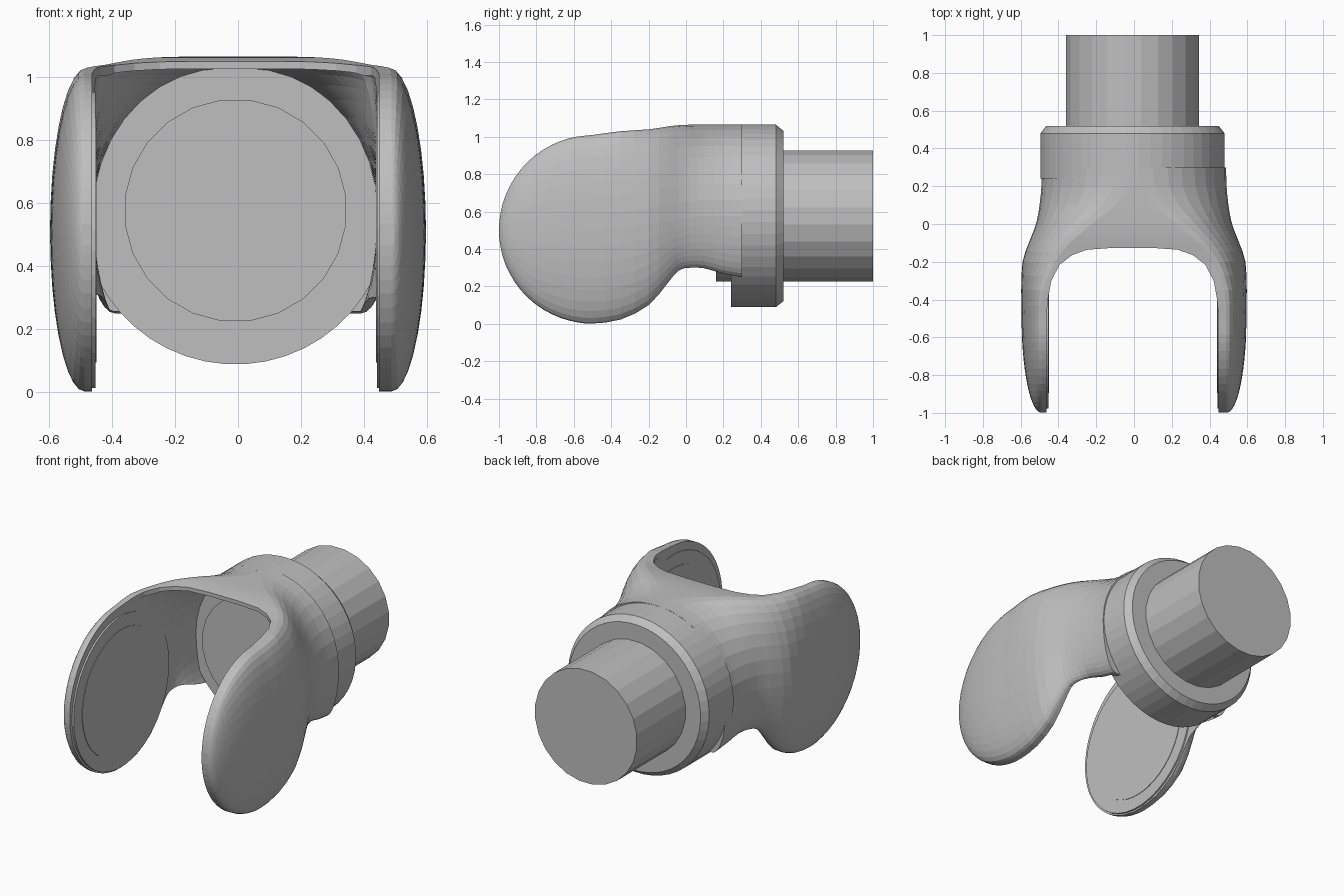
import bpy, bmesh, math

if "Cube" in bpy.data.objects:
    bpy.data.objects.remove(bpy.data.objects["Cube"])

grey = bpy.data.materials.new("light_grey")
grey.diffuse_color = (0.52, 0.52, 0.52, 1)
grey.use_nodes = True
grey.node_tree.nodes["Principled BSDF"].inputs["Base Color"].default_value = grey.diffuse_color
CX = -0.008          # small sideways offset of the round parts
AXIS_Z = 0.577       # height of the shaft axis


def finish(name, bm, loc=(0, 0, 0)):
    bmesh.ops.recalc_face_normals(bm, faces=bm.faces)
    me = bpy.data.meshes.new(name)
    bm.to_mesh(me)
    bm.free()
    me.materials.append(grey)
    ob = bpy.data.objects.new(name, me)
    ob.location = loc
    bpy.context.collection.objects.link(ob)
    return ob


def skin(name, rings, loc=(0, 0, 0)):
    """Closed solid bridged through a list of equal rings of points."""
    bm = bmesh.new()
    loops = [[bm.verts.new(p) for p in ring] for ring in rings]
    n = len(loops[0])
    for a, b in zip(loops, loops[1:]):
        for i in range(n):
            j = (i + 1) % n
            bm.faces.new((a[i], a[j], b[j], b[i]))
    bm.faces.new(loops[0])
    bm.faces.new(loops[-1])
    return finish(name, bm, loc)


def turned(name, profile, axis, loc, sides):
    """Solid of revolution from (position, radius) pairs along x or y."""
    rings = []
    for p, r in profile:
        ring = []
        for i in range(sides):
            a = 2 * math.pi * (i + 0.5) / sides
            u, v = r * math.cos(a), r * math.sin(a)
            ring.append((u, p, v) if axis == "y" else (p, u, v))
        rings.append(ring)
    return skin(name, rings, loc)


def smooth_rows(rows, steps):
    """Catmull-Rom subdivision of the section table."""
    out = []
    for i in range(len(rows) - 1):
        p = [rows[max(0, min(len(rows) - 1, i + k))] for k in (-1, 0, 1, 2)]
        for s in range(steps):
            t = s / steps
            out.append([0.5 * (2 * b + (c - a) * t + (2 * a - 5 * b + 4 * c - d) * t * t
                               + (3 * b - a - 3 * c + d) * t ** 3)
                        for a, b, c, d in zip(*p)])
    return out + [list(rows[-1])]


def section(row, n=9):
    """Cross-section with bulging sides, a flat top and a flat bottom."""
    y, w, top, bot, z0, z1, zc = row
    half = []
    for i in range(-n, n + 1):
        a = math.pi / 2 * i / n
        e, h = (top, z1 - zc) if i > 0 else (bot, zc - z0)
        half.append((e + (w - e) * math.cos(a), y, zc + h * math.sin(a)))
    return half + [(-x, yy, z) for x, yy, z in reversed(half)]


def cut(target, cutter):
    m = target.modifiers.new("cut", "BOOLEAN")
    m.operation = "DIFFERENCE"
    m.solver = "EXACT"
    m.object = cutter
    cutter.hide_render = True
    cutter.hide_set(True)


# Fork body: y, half width, top edge, bottom edge, z low, z high, z mid
rows = []
for deg in (4, 12, 22, 34, 46, 58, 70, 80):
    r = math.sin(math.radians(deg))
    y = -0.5 - 0.5 * math.cos(math.radians(deg))
    rows.append((y, 0.49 + 0.105 * r, 0.487, 0.487, 0.5 - 0.498 * r, 0.5 + 0.508 * r, 0.5))
rows += [
    (-0.50, 0.595, 0.487, 0.487, 0.002, 1.010, 0.50),
    (-0.35, 0.597, 0.480, 0.487, 0.023, 1.030, 0.51),
    (-0.20, 0.590, 0.420, 0.485, 0.100, 1.040, 0.53),
    (-0.10, 0.557, 0.340, 0.475, 0.215, 1.055, 0.55),
    (-0.04, 0.533, 0.270, 0.460, 0.285, 1.062, 0.56),
    (0.02, 0.514, 0.200, 0.440, 0.300, 1.065, 0.57),
    (0.10, 0.500, 0.100, 0.415, 0.297, 1.066, 0.577),
    (0.20, 0.490, 0.030, 0.400, 0.268, 1.066, 0.577),
    (0.30, 0.488, 0.020, 0.390, 0.250, 1.066, 0.577),
]
body = skin("fork_body", [section(r) for r in smooth_rows(rows, 2)])

# Hollow inside the neck, open at the front and below
hollow = [
    (-1.20, 0.455, 0.445, 0.455, -0.20, 1.000, 0.50),
    (-0.35, 0.455, 0.440, 0.455, -0.20, 1.003, 0.51),
    (-0.20, 0.455, 0.390, 0.455, -0.20, 1.016, 0.53),
    (-0.10, 0.455, 0.310, 0.450, -0.10, 1.030, 0.55),
    (0.00, 0.455, 0.200, 0.420, 0.05, 1.035, 0.57),
    (0.10, 0.452, 0.100, 0.360, 0.20, 1.035, 0.577),
    (0.26, 0.450, 0.025, 0.340, 0.20, 1.028, 0.577),
]
cut(body, skin("hollow_cutter", [section(r) for r in smooth_rows(hollow, 3)], (CX, 0, 0)))

# U-shaped gap between the arms
side = [(0.456, -1.3), (0.456, -0.50), (0.448, -0.40), (0.430, -0.30), (0.385, -0.215),
        (0.32, -0.165), (0.24, -0.136), (0.10, -0.126)]
outline = side + [(-x, y) for x, y in reversed(side)]
cut(body, skin("gap_cutter", [[(x, y, z) for x, y in outline] for z in (-0.3, 1.4)], (CX, 0, 0)))

# Collar with chamfered back edge, and the shaft through it
turned("collar", [(0.24, 0.489), (0.48, 0.489), (0.52, 0.457)], "y", (CX, 0, AXIS_Z), 48)
turned("shaft", [(0.16, 0.354), (1.0, 0.354)], "y", (CX, 0, AXIS_Z), 24)

# Round pads on the inner faces of the arms, each with a thin centre plate
for name, inner, s in (("left", -0.453, -1), ("right", 0.442, 1)):
    turned(name + "_pad", [(inner, 0.472), (s * 0.483, 0.472)], "x", (0, -0.505, 0.483), 40)
    turned(name + "_pad_plate", [(inner - s * 0.003, 0.39), (inner + s * 0.004, 0.39)],
           "x", (0, -0.505, 0.483), 40)
